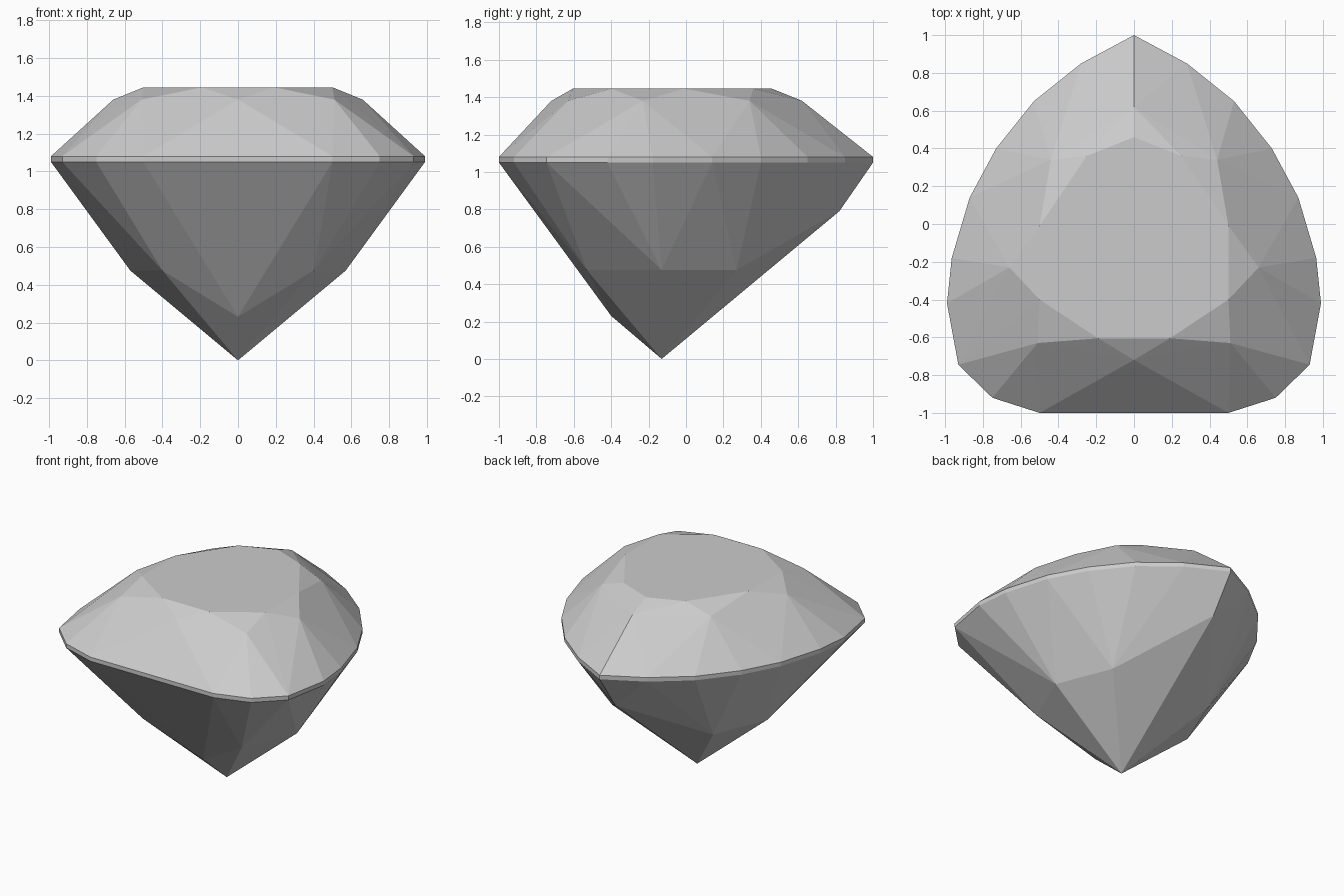
import bpy
import bmesh

if "Cube" in bpy.data.objects:
    bpy.data.objects.remove(bpy.data.objects["Cube"])

GIRDLE_LOW, GIRDLE_HIGH = 1.05, 1.08
CROWN, TABLE = 1.38, 1.445

# Right half of the pear-shaped outline, front to back tip
outline = [(.5, -1), (.75, -.92), (.93, -.745), (.99, -.42), (.965, -.18),
           (.87, .14), (.73, .4), (.53, .65), (.28, .85), (0, 1)]
# Crown facet corners and flat table corners
crown = [(0, -.72), (.51, -.63), (.66, -.23), (.44, .34), (0, .62)]
table = [(.19, -.605), (.5, -.4), (.5, -.01), (.25, .36), (0, .46)]
# Pavilion facet corners down to the point
pavilion = [(0, -.4, .23), (.4, -.53, .475), (.57, -.13, .475),
            (.41, .27, .475), (0, .82, .79), (0, -.13, 0)]


def at_height(points, z):
    return [(x, y, z) for x, y in points]


half = (at_height(outline, GIRDLE_LOW) + at_height(outline, GIRDLE_HIGH)
        + at_height(crown, CROWN) + at_height(table, TABLE) + pavilion)
corners = half + [(-x, y, z) for x, y, z in half if x > 0]

# Cut stone: the facets are the convex skin of the corners
bm = bmesh.new()
for corner in corners:
    bm.verts.new(corner)
bmesh.ops.convex_hull(bm, input=bm.verts)
bmesh.ops.dissolve_limit(bm, angle_limit=.01, verts=bm.verts, edges=bm.edges)
bmesh.ops.recalc_face_normals(bm, faces=bm.faces)
mesh = bpy.data.meshes.new("gemstone")
bm.to_mesh(mesh)
bm.free()

# Plain grey stone
grey = bpy.data.materials.new("stone_grey")
grey.use_nodes = True
colour = (.6, .6, .6, 1)
grey.diffuse_color = colour
grey.node_tree.nodes["Principled BSDF"].inputs["Base Color"].default_value = colour
mesh.materials.append(grey)

gemstone = bpy.data.objects.new("gemstone", mesh)
bpy.context.collection.objects.link(gemstone)
